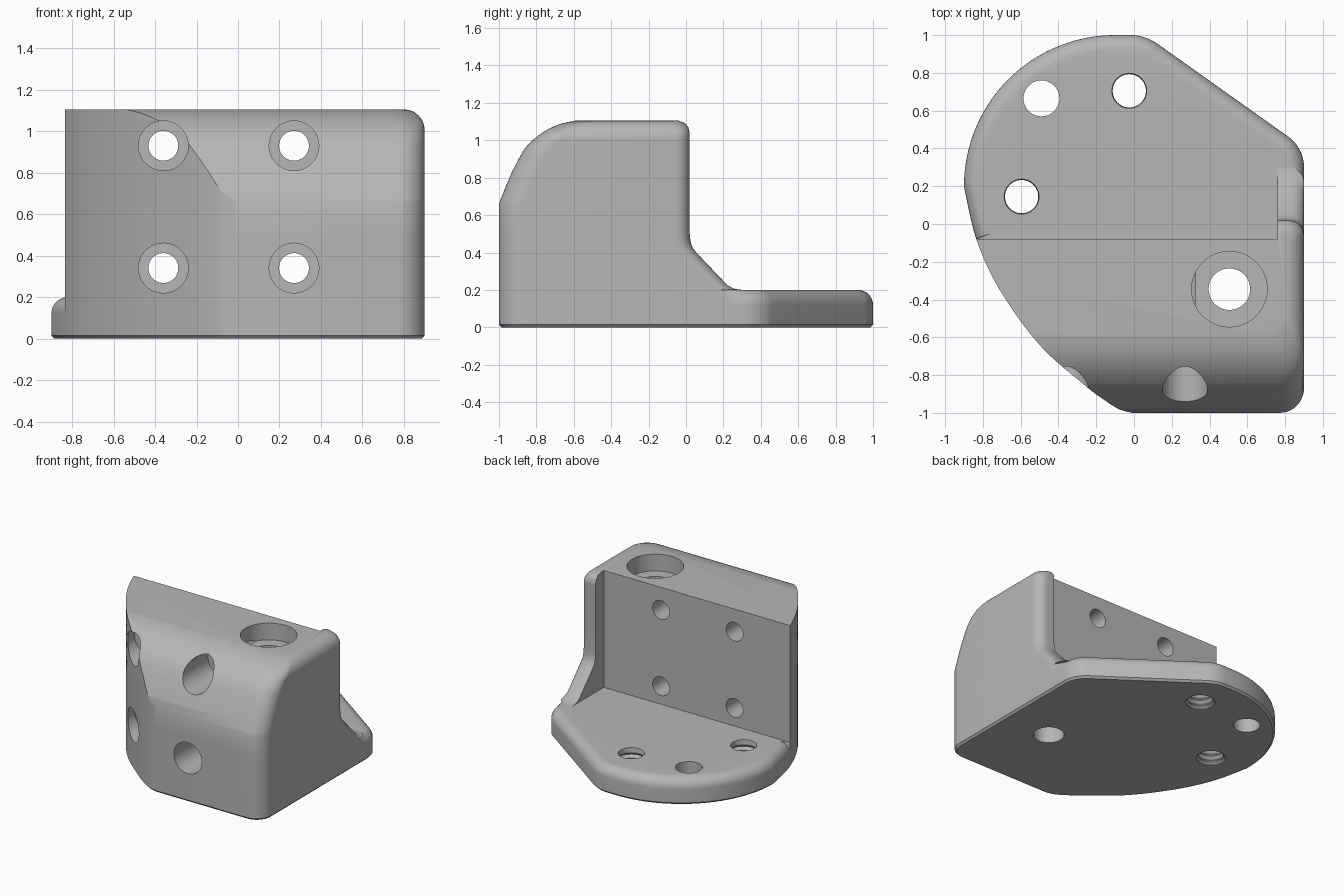
import bpy, bmesh
from math import sin, cos, pi, radians, sqrt
from mathutils import Matrix, Vector

cube = bpy.data.objects.get("Cube")
if cube:
    bpy.data.objects.remove(cube, do_unlink=True)

grey = bpy.data.materials.new("light_grey")
grey.use_nodes = True
grey.diffuse_color = (0.47, 0.47, 0.47, 1)
grey.node_tree.nodes["Principled BSDF"].inputs["Base Color"].default_value = grey.diffuse_color

TOP, PLATE, WALL = 1.105, 0.2, -0.08


def interp(table, t):
    """Linear lookup in a table of rising keys."""
    if t <= table[0][0]:
        return table[0][1]
    for (a, u), (b, v) in zip(table, table[1:]):
        if t <= b:
            return u + (v - u) * (t - a) / (b - a)
    return table[-1][1]


def smooth_table(points, steps=12):
    """Catmull-Rom refinement of a coarse table."""
    p = [Vector(q) for q in [points[0]] + points + [points[-1]]]
    out = []
    for a, b, c, d in zip(p, p[1:], p[2:], p[3:]):
        for i in range(steps):
            t = i / steps
            out.append(tuple(0.5 * (2 * b + (c - a) * t + (2 * a - 5 * b + 4 * c - d) * t * t
                                    + (3 * b - a - 3 * c + d) * t ** 3)))
    return out + [points[-1]]


def arc(cx, cy, r, start, end, n):
    return [(cx + r * cos(radians(start + (end - start) * i / n)),
             cy + r * sin(radians(start + (end - start) * i / n))) for i in range(n + 1)]


# Curves that shape the part: left side of the plan, sloped front, rib back edge
left_side = smooth_table([(-1, -0.01), (-0.98, -0.08), (-0.93, -0.16), (-0.85, -0.265),
                          (-0.64, -0.5), (-0.35, -0.71), (WALL, -0.835), (0.2, -0.9)])
front_slope = smooth_table([(0.66, -1), (0.75, -0.965), (0.82, -0.935), (0.9, -0.895),
                            (0.97, -0.85), (1.04, -0.77), (1.085, -0.68), (TOP, -0.59)], 4)
rib_back = [(PLATE, 0.3), (0.207, 0.255), (0.225, 0.222), (0.4, 0.055), (0.43, 0.033),
            (0.46, 0.024), (0.5, 0.02), (1.04, 0.02), (1.07, 0.012), (1.092, -0.005), (TOP, -0.04)]


def front_outline(front, right):
    """Left side from the wall line forward, then round the front right corner."""
    n = 28
    ys = [WALL + (front - WALL) * sin(pi / 2 * i / n) for i in range(n + 1)]
    return [(interp(left_side, y), y) for y in ys] + arc(right - 0.13, front + 0.13, 0.13, -90, 0, 10)


def loft(name, layers):
    """Skin a stack of (z, outline) layers and cap both ends."""
    bm = bmesh.new()
    rings = [[bm.verts.new((x, y, z)) for x, y in pts] for z, pts in layers]
    for low, high in zip(rings, rings[1:]):
        for i in range(len(low)):
            j = (i + 1) % len(low)
            bm.faces.new((low[i], low[j], high[j], high[i]))
    bm.faces.new(rings[0][::-1])
    bm.faces.new(rings[-1])
    bmesh.ops.recalc_face_normals(bm, faces=bm.faces)
    return finish(name, bm)


def finish(name, bm):
    mesh = bpy.data.meshes.new(name)
    bm.to_mesh(mesh)
    bm.free()
    mesh.materials.append(grey)
    obj = bpy.data.objects.new(name, mesh)
    bpy.context.scene.collection.objects.link(obj)
    return obj


def lathe_cutter(profile, matrix, sides=48):
    """Solid of revolution from (radius, height) points, used to cut a hole."""
    layers = [(h, arc(0, 0, r, 0, 360 - 360 / sides, sides - 1)) for r, h in profile]
    obj = loft("hole_cutter", layers)
    obj.data.transform(matrix)
    obj.hide_render = True
    return obj


def cut(obj, cutters):
    for c in cutters:
        mod = obj.modifiers.new("hole", "BOOLEAN")
        mod.operation, mod.solver, mod.object = "DIFFERENCE", "EXACT", c
    graph = bpy.context.evaluated_depsgraph_get()
    mesh = bpy.data.meshes.new_from_object(obj.evaluated_get(graph))
    obj.modifiers.clear()
    obj.data = mesh
    mesh.materials.clear()
    mesh.materials.append(grey)
    for f in mesh.polygons:
        f.material_index = 0


# Base plate: rounded rim behind the wall, small chamfer underneath
plan = front_outline(-1, 0.9)
body_count = len(plan)
plan += [(0.9, y) for y in (-0.4, 0, 0.1, 0.19, 0.23, 0.27)]
plan += arc(0.7, 0.3, 0.2, 0, 53.5, 10) + arc(-0.02, 0.75, 0.25, 53.5, 90, 8)
plan += arc(-0.1, 0.2, 0.8, 90, 180, 40)
plan += [(interp(left_side, y), y) for y in (0.15, 0.1, 0.05, 0, -0.04, -0.075)]


def inset_plan(chamfer, fillet):
    pts = []
    for i, (x, y) in enumerate(plan):
        a, b = Vector(plan[i - 1]), Vector(plan[(i + 1) % len(plan)])
        d = (b - a).normalized()
        weight = 0 if i < body_count else 1
        if i >= body_count and x > 0.85:
            weight = min(1, max(0, (y - 0.19) / 0.12))
        s = chamfer + fillet * weight
        pts.append((x - d.y * s, y + d.x * s))
    return pts


R = 0.08
plate_layers = [(0, inset_plan(0.015, 0)), (0.015, inset_plan(0, 0))]
for k in range(9):
    a = pi / 2 * k / 8
    plate_layers.append((PLATE - R + R * sin(a), inset_plan(0, R * (1 - cos(a)))))
base_plate = loft("base_plate", plate_layers)

# Upright block with side rib, stacked from horizontal sections
RT = 0.1
heights = {round(z, 4) for z, _ in front_slope + rib_back}
heights |= {round(TOP - RT + RT * sin(pi / 2 * k / 8), 4) for k in range(9)}
block_layers = []
for z in sorted(heights):
    rise = min(RT, max(0, z - (TOP - RT)))
    right = 0.9 - (RT - sqrt(max(0, RT * RT - rise * rise)))
    back = interp(rib_back, z)
    rr = min(0.08, right - 0.765)
    pts = front_outline(interp(front_slope, z), right)
    pts += arc(right - rr, back - rr, rr, 0, 90, 8)
    pts += [(0.76, back), (0.76, WALL)]
    block_layers.append((z, pts))
upright_block = loft("upright_block", block_layers)

# Vertical holes: counterbored main hole, plain hole and two threaded holes
main_hole = lathe_cutter([(0.11, -0.1), (0.11, 0.975), (0.2, 0.975), (0.2, 1.3)],
                         Matrix.Translation((0.505, -0.345, 0)))
plate_holes = [lathe_cutter([(0.095, -0.1), (0.095, 0.4)], Matrix.Translation((-0.49, 0.665, 0)))]
thread = [(0.105, -0.05), (0.105, 0.006)]
for k in range(4):
    thread += [(0.088, 0.018 + 0.048 * k), (0.088, 0.026 + 0.048 * k), (0.107, 0.046 + 0.048 * k)]
thread[-1] = (0.1, 0.25)
for x, y in ((-0.025, 0.705), (-0.595, 0.145)):
    plate_holes.append(lathe_cutter(thread, Matrix.Translation((x, y, 0))))

# Horizontal counterbored holes through the wall
bolt_profile = [(0.072, -0.05), (0.072, 0.58), (0.12, 0.58), (0.12, 1.2)]
wall_holes = [lathe_cutter(bolt_profile, Matrix.Translation((x, 0, z)) @ Matrix.Rotation(pi / 2, 4, "X"))
              for x in (-0.36, 0.27) for z in (0.34, 0.93)]

cut(base_plate, [main_hole] + plate_holes)
cut(upright_block, [main_hole] + wall_holes)
for c in [main_hole] + plate_holes + wall_holes:
    bpy.data.objects.remove(c, do_unlink=True)

bpy.ops.object.select_all(action="DESELECT")
for obj in (base_plate, upright_block):
    obj.select_set(True)
bpy.context.view_layer.objects.active = base_plate
bpy.ops.object.shade_smooth_by_angle(angle=radians(30))
